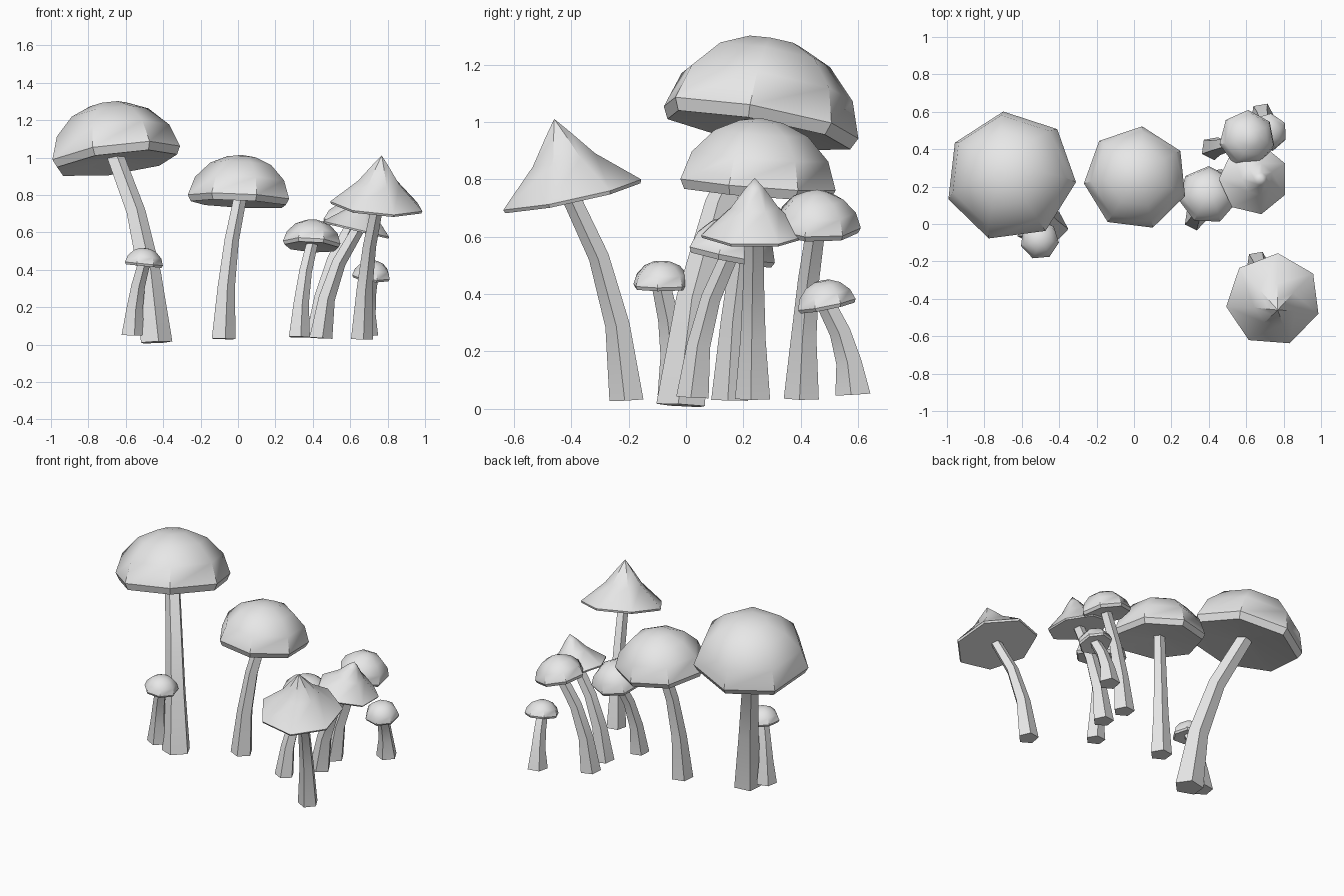
import bpy, bmesh, math
from mathutils import Vector

if "Cube" in bpy.data.objects:
    bpy.data.objects.remove(bpy.data.objects["Cube"], do_unlink=True)

grey = bpy.data.materials.new("pale_grey")
grey.use_nodes = True
grey.diffuse_color = (0.8, 0.8, 0.8, 1)
grey.node_tree.nodes["Principled BSDF"].inputs["Base Color"].default_value = (0.8, 0.8, 0.8, 1)

UP = Vector((0, 0, 1))
# Cap profiles as (radius, height), from the underside round the lip to the crown
UNDERSIDE = [(0.2, -0.04)]
ROUND = UNDERSIDE + [(0.94, -0.12), (1, 0), (0.88, 0.35), (0.6, 0.64), (0.28, 0.78)]
CONE = UNDERSIDE + [(0.98, -0.05), (1, 0), (0.45, 0.48), (0.18, 0.83)]


def ring(bm, centre, axis, radius, sides, phase):
    turn = UP.rotation_difference(axis)
    angles = [math.radians(phase) + math.tau * i / sides for i in range(sides)]
    return [bm.verts.new(centre + turn @ Vector((radius * math.cos(a), radius * math.sin(a), 0)))
            for a in angles]


def bridge(bm, rings):
    for low, high in zip(rings, rings[1:]):
        for i in range(len(low)):
            j = (i + 1) % len(low)
            bm.faces.new((low[i], low[j], high[j], high[i]))
    bm.faces.new(rings[0][::-1])


def finish(bm, name):
    bmesh.ops.recalc_face_normals(bm, faces=bm.faces)
    mesh = bpy.data.meshes.new(name)
    bm.to_mesh(mesh)
    bm.free()
    mesh.materials.append(grey)
    obj = bpy.data.objects.new(name, mesh)
    bpy.context.collection.objects.link(obj)
    bpy.ops.object.select_all(action='DESELECT')
    obj.select_set(True)
    bpy.context.view_layer.objects.active = obj
    bpy.ops.object.shade_smooth_by_angle(angle=math.radians(40))


def make_cap(name, centre, radius, slope, profile, crown, phase):
    # Seven-sided cap whose rim plane rises by the given slope in x and y
    axis = Vector((-slope[0], -slope[1], 1)).normalized()
    bm = bmesh.new()
    rings = [ring(bm, centre + axis * h * radius, axis, r * radius, 7, phase) for r, h in profile]
    bridge(bm, rings)
    tip = bm.verts.new(centre + axis * crown * radius)
    top = rings[-1]
    for i in range(7):
        bm.faces.new((top[i], top[(i + 1) % 7], tip))
    finish(bm, name)


def make_stem(name, base, top, radius):
    # Five-sided stem, flared at the foot and bending towards the cap
    diff = top - base
    bend = base + Vector((diff.x * 0.12, diff.y * 0.12, diff.z * 0.58))
    bm = bmesh.new()
    rings = []
    for t, flare in ((0, 1), (0.33, 0.72), (0.66, 0.6), (1, 0.54)):
        point = base * (1 - t) ** 2 + bend * 2 * t * (1 - t) + top * t * t
        tangent = (bend - base) * (1 - t) + (top - bend) * t
        rings.append(ring(bm, point, tangent.normalized(), radius * flare, 5, -80))
    bridge(bm, rings)
    bm.faces.new(rings[-1])
    finish(bm, name)


# name: cap centre, cap radius, rim slope, profile, crown height, turn, stem foot, foot radius
mushrooms = {
    "tall_round": ((-0.66, 0.255, 1.01), 0.355, (0.13, -0.18), ROUND, 0.8, 97, (-0.44, -0.015, 0.012), 0.09),
    "middle_round": ((0.01, 0.245, 0.785), 0.28, (-0.05, -0.08), ROUND, 0.82, 83, (-0.08, 0.155, 0.03), 0.068),
    "front_pointed": ((0.745, -0.405, 0.75), 0.255, (-0.09, 0.21), CONE, 1.05, 85, (0.66, -0.205, 0.03), 0.063),
    "back_pointed": ((0.64, 0.24, 0.615), 0.192, (-0.24, 0.0), CONE, 1.02, 77, (0.44, 0.235, 0.035), 0.065),
    "short_round": ((0.395, 0.155, 0.54), 0.158, (-0.06, -0.2), ROUND, 0.78, 88, (0.325, 0.025, 0.04), 0.06),
    "back_round": ((0.605, 0.455, 0.635), 0.155, (-0.25, -0.02), ROUND, 0.86, 88, (0.42, 0.405, 0.035), 0.065),
    "left_small": ((-0.505, -0.085, 0.432), 0.105, (-0.1, 0.0), ROUND, 0.8, 95, (-0.565, -0.035, 0.05), 0.065),
    "right_small": ((0.715, 0.49, 0.365), 0.105, (-0.08, 0.2), ROUND, 0.78, 80, (0.685, 0.585, 0.05), 0.065),
}
for name, (centre, radius, slope, profile, crown, turn, foot, foot_radius) in mushrooms.items():
    centre = Vector(centre)
    make_cap(name + "_cap", centre, radius, slope, profile, crown, turn)
    make_stem(name + "_stem", Vector(foot), centre, foot_radius)
